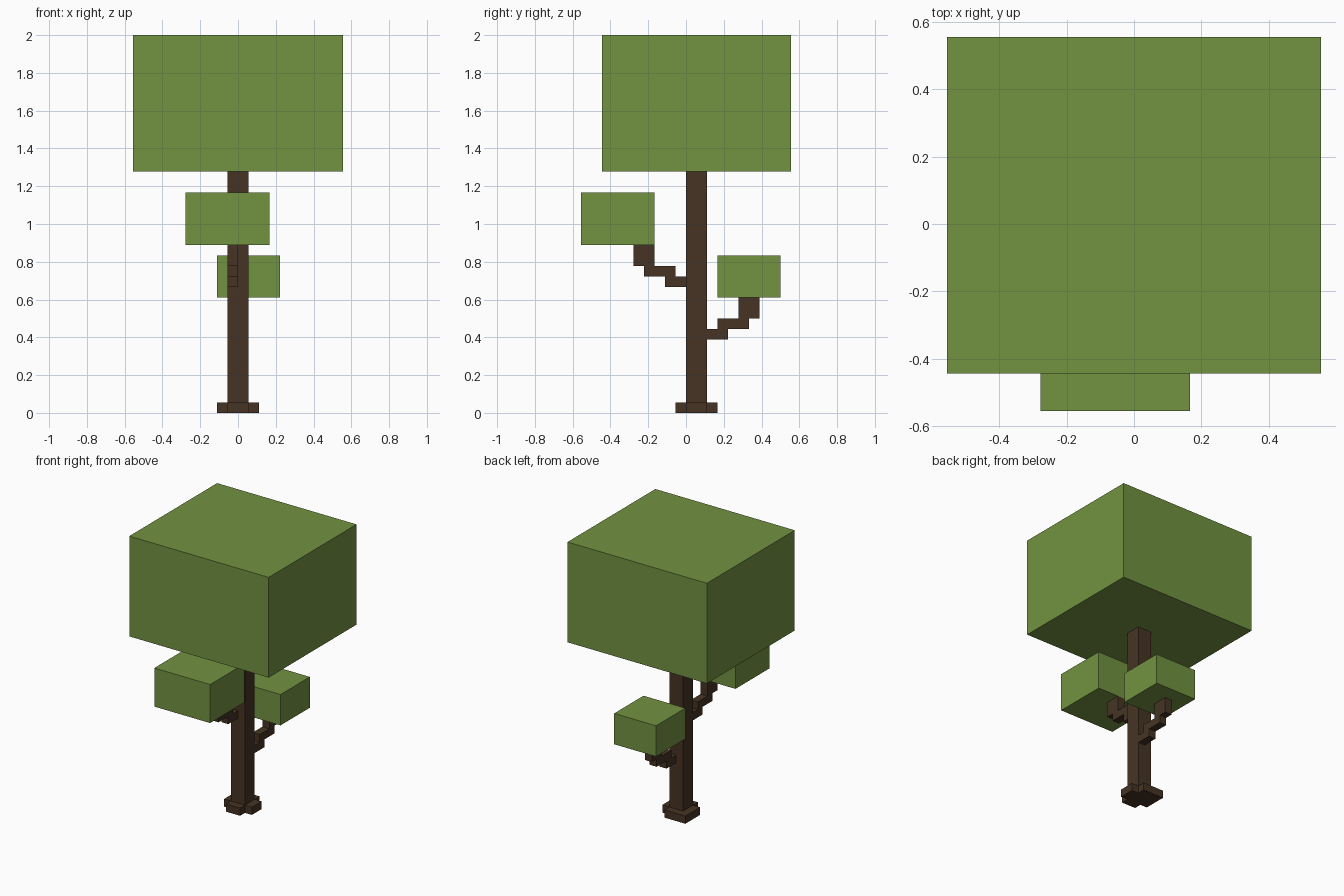
import bpy
import bmesh
from mathutils import Vector

if "Cube" in bpy.data.objects:
    bpy.data.objects.remove(bpy.data.objects["Cube"], do_unlink=True)

U = 1 / 18  # one block unit


def material(name, rgb):
    m = bpy.data.materials.new(name)
    m.use_nodes = True
    m.diffuse_color = (*rgb, 1)
    m.node_tree.nodes["Principled BSDF"].inputs["Base Color"].default_value = (*rgb, 1)
    return m


bark = material("bark brown", (0.061, 0.034, 0.017))
leaf = material("leaf green", (0.168, 0.287, 0.052))


def prism(name, outline, extrude, mat):
    """Extrude a flat outline, given in block units."""
    bm = bmesh.new()
    face = bm.faces.new([bm.verts.new(Vector(p) * U) for p in outline])
    ext = bmesh.ops.extrude_face_region(bm, geom=[face], use_keep_orig=True)
    verts = [g for g in ext["geom"] if isinstance(g, bmesh.types.BMVert)]
    bmesh.ops.translate(bm, verts=verts, vec=Vector(extrude) * U)
    bmesh.ops.recalc_face_normals(bm, faces=bm.faces)
    mesh = bpy.data.meshes.new(name)
    bm.to_mesh(mesh)
    bm.free()
    mesh.materials.append(mat)
    obj = bpy.data.objects.new(name, mesh)
    bpy.context.collection.objects.link(obj)
    return obj


def box(name, x, y, z, mat):
    corners = [(x[0], y[0], z[0]), (x[1], y[0], z[0]), (x[1], y[1], z[0]), (x[0], y[1], z[0])]
    return prism(name, corners, (0, 0, z[1] - z[0]), mat)


# Root flare: a cross footprint with one corner filled in
root_outline = [(-1, -1), (1, -1), (1, 0), (2, 0), (2, 2), (1, 2),
                (1, 3), (-2, 3), (-2, 0), (-1, 0)]
prism("root_flare", [(x, y, 0) for x, y in root_outline], (0, 0, 1), bark)

# Trunk
box("trunk", (-1, 1), (0, 2), (1, 23), bark)

# Stepped branches: (distance from trunk, height above branch base)
steps = [(0, 0), (2, 0), (2, 1), (4, 1), (4, 2), (5, 2), (5, 4),
         (3, 4), (3, 2), (1, 2), (1, 1), (0, 1)]
for name, x, y, side, z in (("front_branch", -1, 0, -1, 12), ("back_branch", 0, 2, 1, 7)):
    prism(name, [(x, y + side * d, z + h) for d, h in steps], (1, 0, 0), bark)

# Foliage blocks
box("crown_foliage", (-10, 10), (-8, 10), (23, 36), leaf)
box("front_foliage", (-5, 3), (-10, -3), (16, 21), leaf)
box("back_foliage", (-2, 4), (3, 9), (11, 15), leaf)
